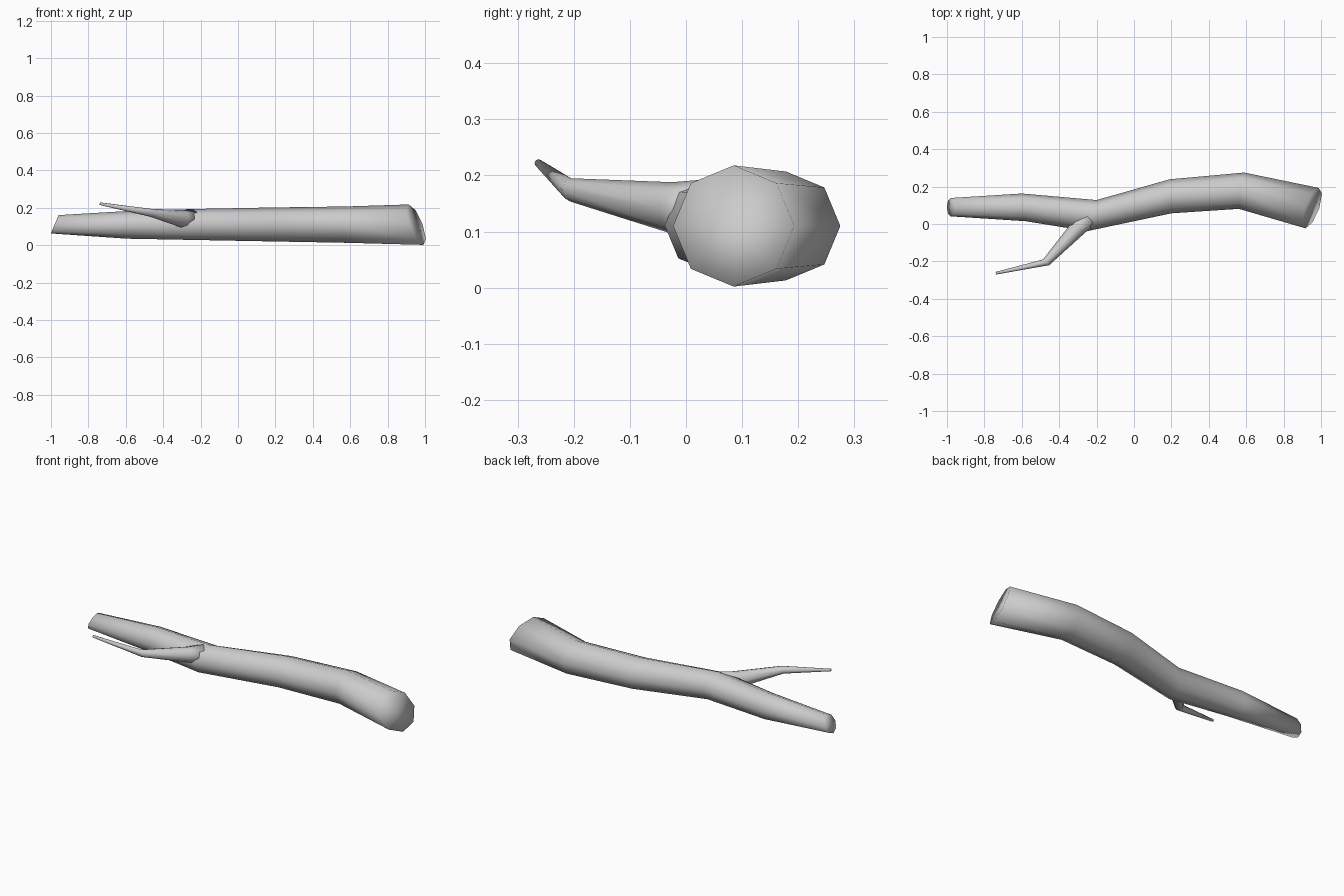
import bpy, bmesh, math
from mathutils import Vector

cube = bpy.data.objects.get("Cube")
if cube:
    bpy.data.objects.remove(cube, do_unlink=True)

bark = bpy.data.materials.new("grey_wood")
bark.use_nodes = True
grey = (0.6, 0.6, 0.6, 1)
bark.diffuse_color = grey
bark.node_tree.nodes["Principled BSDF"].inputs["Base Color"].default_value = grey


def limb(name, stations, sides=8):
    """Loft rings (centre, radius, side axis, up axis) and close both ends."""
    bm = bmesh.new()
    rings = []
    for centre, radius, side, up in stations:
        c, u, v = Vector(centre), Vector(side), Vector(up)
        angles = [math.tau * i / sides for i in range(sides)]
        rings.append([bm.verts.new(c + radius * (u * math.cos(a) + v * math.sin(a)))
                      for a in angles])
    for a, b in zip(rings, rings[1:]):
        for i in range(sides):
            j = (i + 1) % sides
            bm.faces.new((a[i], a[j], b[j], b[i]))
    # Fan caps
    for ring, station in ((rings[0], stations[0]), (rings[-1], stations[-1])):
        middle = bm.verts.new(station[0])
        for i in range(sides):
            bm.faces.new((ring[i], ring[(i + 1) % sides], middle))
    bmesh.ops.recalc_face_normals(bm, faces=bm.faces)
    for face in bm.faces:
        face.smooth = True
    mesh = bpy.data.meshes.new(name)
    bm.to_mesh(mesh)
    bm.free()
    mesh.materials.append(bark)
    obj = bpy.data.objects.new(name, mesh)
    bpy.context.collection.objects.link(obj)
    return obj


# Main log: x, y, z, radius, ring lean along y, ring lean along z
trunk = [
    (-0.98, 0.09, 0.112, 0.049, 0.0, 0.42),
    (-0.59, 0.089, 0.109, 0.074, -0.13, 0.05),
    (-0.225, 0.045, 0.111, 0.083, 0.3, 0.0),
    (0.195, 0.148, 0.111, 0.091, -0.05, 0.0),
    (0.575, 0.178, 0.11, 0.097, 0.15, -0.05),
    (0.952, 0.085, 0.11, 0.108, 0.33, -0.36),
]
limb("log_trunk", [((x, y, z), r, (ly, 1, 0), (lz, 0, 1))
                   for x, y, z, r, ly, lz in trunk])

# Bent side branch: x, y, z, radius, horizontal ring axis
branch = [
    (-0.25, 0.035, 0.135, 0.058, (0.7, -0.7, 0)),
    (-0.302, -0.025, 0.142, 0.046, (0.85, -0.5, 0)),
    (-0.47, -0.205, 0.174, 0.021, (0.8, -0.72, 0)),
    (-0.738, -0.263, 0.222, 0.007, (0.2, -1, 0)),
]
limb("side_branch", [((x, y, z), r, u, (0.1, 0, 1)) for x, y, z, r, u in branch])
